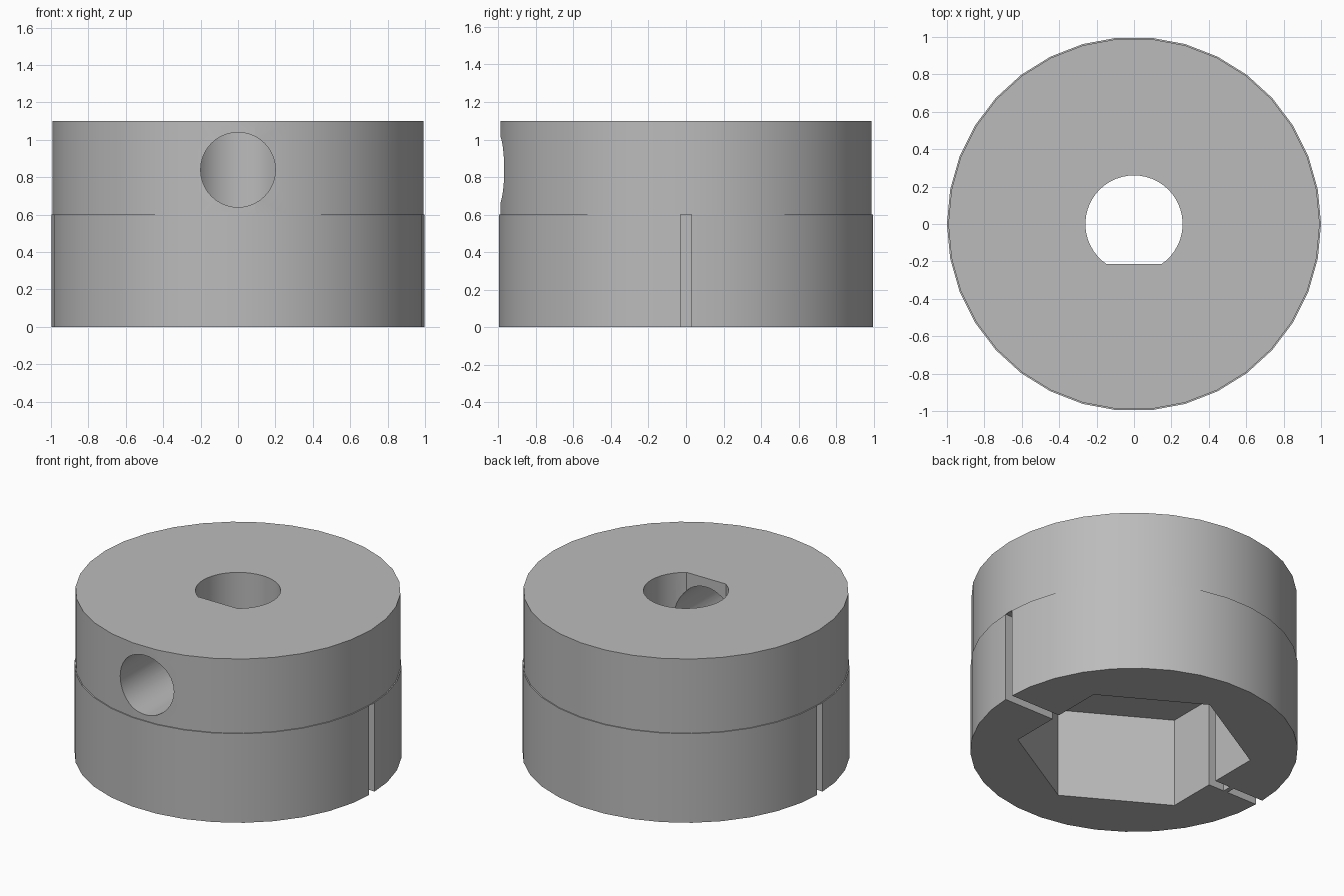
import bpy, bmesh, math
from mathutils import Matrix, Vector

cube = bpy.data.objects.get("Cube")
if cube:
    bpy.data.objects.remove(cube, do_unlink=True)

TOP, STEP, SIDES = 1.1, 0.6, 34

grey = bpy.data.materials.new("plain_grey")
grey.use_nodes = True
colour = (0.5, 0.5, 0.5, 1)
grey.diffuse_color = colour
grey.node_tree.nodes["Principled BSDF"].inputs["Base Color"].default_value = colour


def add_prism(name, outline, z0, z1):
    """Extrude a closed outline from z0 to z1."""
    bm = bmesh.new()
    face = bm.faces.new([bm.verts.new((x, y, z0)) for x, y in outline])
    up = bmesh.ops.extrude_face_region(bm, geom=[face])["geom"]
    moved = [v for v in up if isinstance(v, bmesh.types.BMVert)]
    bmesh.ops.translate(bm, verts=moved, vec=Vector((0, 0, z1 - z0)))
    return finish(name, bm)


def finish(name, bm):
    bmesh.ops.recalc_face_normals(bm, faces=bm.faces)
    mesh = bpy.data.meshes.new(name)
    bm.to_mesh(mesh)
    bm.free()
    mesh.materials.append(grey)
    obj = bpy.data.objects.new(name, mesh)
    bpy.context.collection.objects.link(obj)
    return obj


def polygon(radius, sides, turn=0.0):
    angles = [turn + math.tau * i / sides for i in range(sides)]
    return [(radius * math.cos(a), radius * math.sin(a)) for a in angles]


def rectangle(x0, x1, half):
    return [(x0, -half), (x1, -half), (x1, half), (x0, half)]


def cut(target, cutter):
    bpy.context.view_layer.objects.active = target
    mod = target.modifiers.new("cut", 'BOOLEAN')
    mod.operation, mod.solver, mod.object = 'DIFFERENCE', 'EXACT', cutter
    bpy.ops.object.modifier_apply(modifier=mod.name)
    bpy.data.objects.remove(cutter, do_unlink=True)


# Hub body: stepped cylinder, slightly narrower above the step
bm = bmesh.new()
profile = [(1, 0), (1, STEP), (0.993, STEP), (0.993, TOP)]
rings = [[bm.verts.new((x, y, z)) for x, y in polygon(r, SIDES)] for r, z in profile]
for low, high in zip(rings, rings[1:]):
    for i in range(SIDES):
        j = (i + 1) % SIDES
        bm.faces.new((low[i], low[j], high[j], high[i]))
bm.faces.new(rings[0])
bm.faces.new(rings[-1])
hub = finish("hub_body", bm)

# Hexagonal pocket in the underside, corners toward front and back
cut(hub, add_prism("hex_cutter", polygon(0.72, 6, math.pi / 2), -0.1, STEP))

# Side slots; a thin web stays in one of them
for x0, x1 in [(0.5, 1.1), (-0.74, -0.5), (-1.1, -0.77)]:
    cut(hub, add_prism("slot_cutter", rectangle(x0, x1, 0.03), -0.1, STEP))

# D-shaped shaft bore with its flat toward the front
start = math.asin(-0.215 / 0.26)
sweep = math.pi - 2 * start
bore = [(0.26 * math.cos(start + sweep * i / 40), 0.26 * math.sin(start + sweep * i / 40))
        for i in range(41)]
cut(hub, add_prism("bore_cutter", bore, 0.5, TOP + 0.1))

# Round set-screw hole from the front into the bore
screw = add_prism("screw_cutter", polygon(0.2, 40), 0, 1.1)
screw.data.transform(Matrix.Translation((0, 0, 0.84)) @ Matrix.Rotation(math.pi / 2, 4, 'X'))
cut(hub, screw)

bpy.ops.object.select_all(action='DESELECT')
hub.select_set(True)
bpy.context.view_layer.objects.active = hub
bpy.ops.object.shade_smooth_by_angle(angle=math.radians(30))
